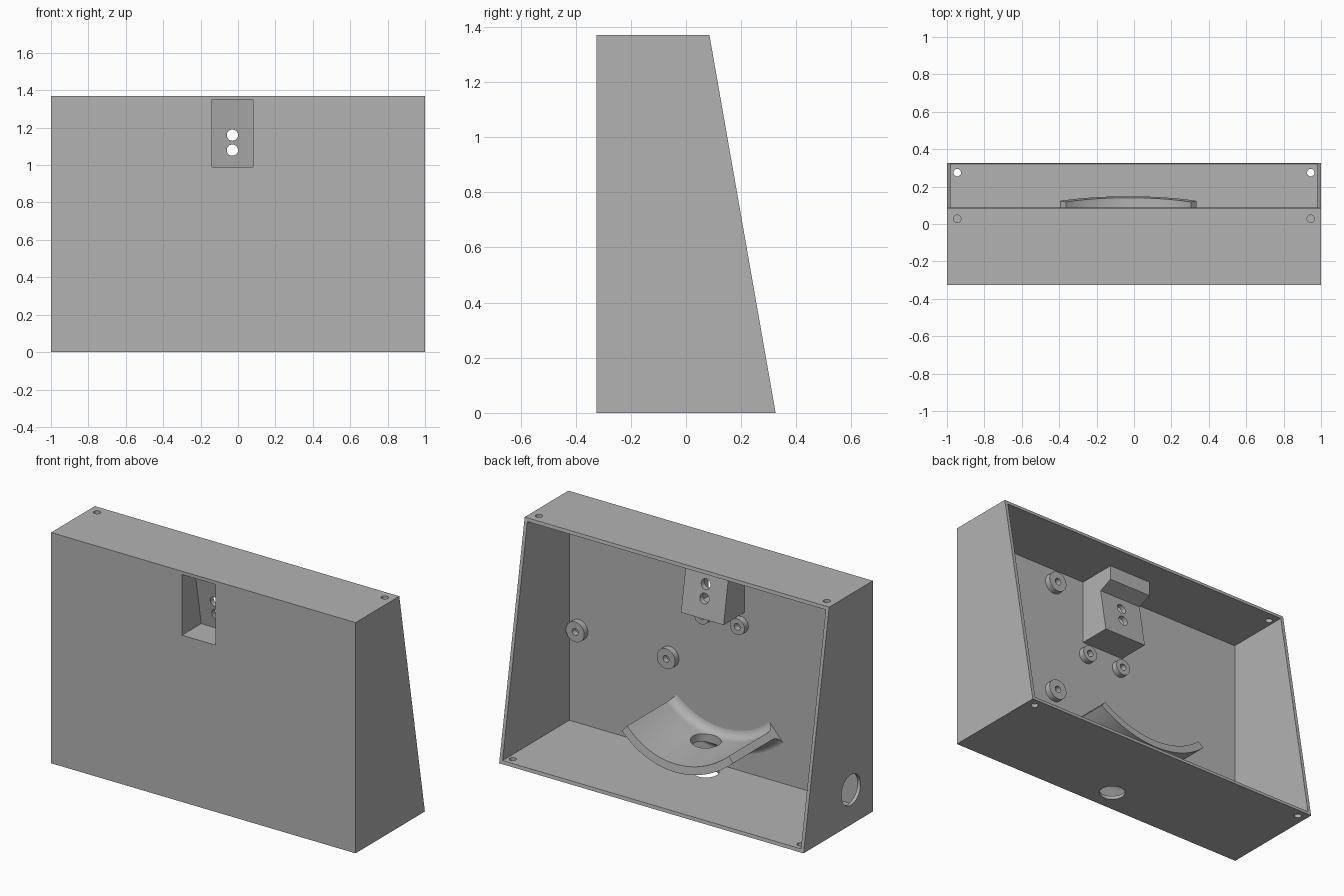
import bpy, bmesh, math
from mathutils import Matrix

if "Cube" in bpy.data.objects:
    bpy.data.objects.remove(bpy.data.objects["Cube"], do_unlink=True)

GREY = (0.45, 0.45, 0.45, 1)
grey = bpy.data.materials.new("light_grey_plastic")
grey.use_nodes = True
grey.diffuse_color = GREY
grey.node_tree.nodes["Principled BSDF"].inputs["Base Color"].default_value = GREY

LENGTH, FRONT, HEIGHT, WALL = 1.0, -0.325, 1.37, 0.02
SLOPE = -0.24 / HEIGHT          # lean of the open back
INSIDE = FRONT + WALL           # inner face of the front wall
MID = -0.03                     # centre line of housing and cradle


def finish(name, bm):
    bmesh.ops.recalc_face_normals(bm, faces=bm.faces)
    mesh = bpy.data.meshes.new(name)
    bm.to_mesh(mesh)
    bm.free()
    mesh.materials.append(grey)
    obj = bpy.data.objects.new(name, mesh)
    bpy.context.collection.objects.link(obj)
    return obj


def prism(name, profile, x0, x1):
    """Extrude a (y, z) profile along x."""
    bm = bmesh.new()
    face = bm.faces.new([bm.verts.new((x0, y, z)) for y, z in profile])
    moved = bmesh.ops.extrude_face_region(bm, geom=[face])["geom"]
    bmesh.ops.translate(bm, vec=(x1 - x0, 0, 0),
                        verts=[v for v in moved if isinstance(v, bmesh.types.BMVert)])
    return finish(name, bm)


def cylinder(name, centre, radius, depth, axis="z"):
    turn = {"x": Matrix.Rotation(math.pi / 2, 4, "Y"),
            "y": Matrix.Rotation(math.pi / 2, 4, "X"), "z": Matrix()}[axis]
    bm = bmesh.new()
    bmesh.ops.create_cone(bm, cap_ends=True, segments=40, radius1=radius, radius2=radius,
                          depth=depth, matrix=Matrix.Translation(centre) @ turn)
    return finish(name, bm)


def cut(obj, cutters):
    """Subtract each cutter, then discard it."""
    bpy.context.view_layer.objects.active = obj
    for cutter in cutters:
        cutter.hide_render = True
        mod = obj.modifiers.new("cut", "BOOLEAN")
        mod.operation, mod.solver, mod.object = "DIFFERENCE", "EXACT", cutter
        bpy.ops.object.modifier_apply(modifier=mod.name)
        bpy.data.objects.remove(cutter, do_unlink=True)


def smooth(obj):
    bpy.ops.object.select_all(action="DESELECT")
    obj.select_set(True)
    bpy.context.view_layer.objects.active = obj
    bpy.ops.object.shade_smooth_by_angle(angle=math.radians(30))


def recess():
    return prism("recess_cutter", [(FRONT - 0.1, 0.99), (-0.145, 0.99),
                                   (-0.208, 1.35), (FRONT - 0.1, 1.35)], MID - 0.11, MID + 0.11)


# Wedge-shaped case, open at the back
case = prism("case", [(FRONT, 0), (0.325, 0), (0.085, HEIGHT), (FRONT, HEIGHT)], -LENGTH, LENGTH)
hollow = prism("hollow_cutter", [(INSIDE, WALL), (0.6, WALL), (0.6, HEIGHT - WALL),
                                 (INSIDE, HEIGHT - WALL)], -LENGTH + WALL, LENGTH - WALL)
holes = [cylinder("screw_cutter", (x, y, z), 0.02, 0.1)
         for x in (-0.945, 0.945) for y, z in ((0.275, 0.01), (0.028, HEIGHT - 0.01))]
holes.append(cylinder("floor_hole_cutter", (0, -0.187, 0.01), 0.071, 0.1))
holes.append(cylinder("side_hole_cutter", (-LENGTH + 0.01, -0.12, 0.207), 0.09, 0.1, "x"))
cut(case, [hollow, recess()] + holes)
smooth(case)

# Housing behind the front window, with a ledge under the ceiling
housing = prism("window_housing", [(INSIDE, 0.967), (-0.11, 0.967), (-0.155, 1.23),
                                   (-0.07, 1.265), (-0.07, 1.35), (INSIDE, 1.35)],
                MID - 0.14, MID + 0.14)
cut(housing, [recess()] + [cylinder("eye_cutter", (MID, -0.15, z), 0.03, 0.3, "y")
                           for z in (1.16, 1.08)])
smooth(housing)

# Mounting bosses on the inner face of the front wall
spots = [(x, z, 0.06) for x in (0.32, 0.917) for z in (0.575, 1.26)]
spots += [(MID + side * 0.118, 0.89, 0.048) for side in (-1, 1)]
for i, (x, z, r) in enumerate(spots):
    boss = cylinder(f"mounting_boss_{i + 1}", (x, INSIDE + 0.0175, z), r, 0.037, "y")
    cut(boss, [cylinder("boss_hole_cutter", (x, INSIDE + 0.03, z), 0.02, 0.056, "y")])
    smooth(boss)

# Curved cradle, flared where it meets the front wall
INNER, OUTER, FLARE, AXIS_Z, STEPS = 0.5, 0.545, 0.055, 0.7, 40
SPREAD = math.radians(42)
root = INSIDE - 0.001
arc = [(FLARE * math.sin(t), FLARE * (1 - math.cos(t)))
       for t in (math.pi / 2 * k / 8 for k in range(9))]
section = [(INNER - FLARE + a, root + b) for a, b in arc] + [(INNER, None), (OUTER, None)]
section += [(OUTER + FLARE - a, root + b) for a, b in reversed(arc)]
bm = bmesh.new()
rings = []
for i in range(STEPS + 1):
    angle = SPREAD * (2 * i / STEPS - 1)
    ring = []
    for r, y in section:
        z = AXIS_Z - r * math.cos(angle)
        if y is None:           # free end, parallel to the open back
            y = 0.148 + SLOPE * (z - 0.155)
        ring.append(bm.verts.new((MID + r * math.sin(angle), y, z)))
    rings.append(ring)
count = len(section)
for first, second in zip(rings, rings[1:]):
    for k in range(count):
        n = (k + 1) % count
        bm.faces.new((first[k], first[n], second[n], second[k]))
bm.faces.new(rings[0])
bm.faces.new(rings[-1])
cradle = finish("cradle", bm)
cut(cradle, [cylinder("cradle_hole_cutter", (0, -0.187, 0.2), 0.083, 0.2)])
smooth(cradle)
